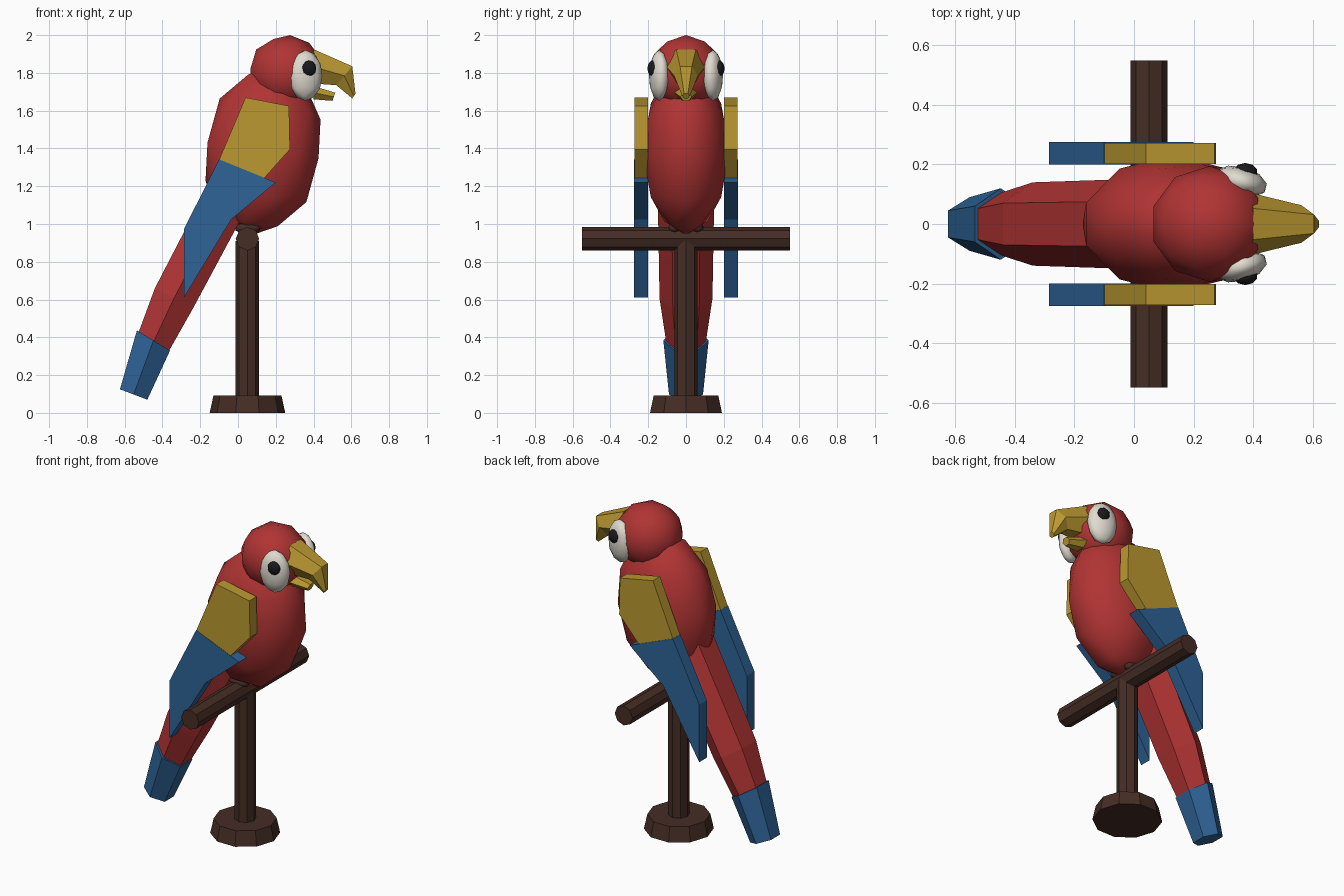
import bpy, bmesh, math
from mathutils import Matrix

cube = bpy.data.objects.get("Cube")
if cube:
    bpy.data.objects.remove(cube, do_unlink=True)


def material(name, r, g, b):
    m = bpy.data.materials.new(name)
    m.use_nodes = True
    m.diffuse_color = (r, g, b, 1)
    bsdf = m.node_tree.nodes["Principled BSDF"]
    bsdf.inputs["Base Color"].default_value = (r, g, b, 1)
    bsdf.inputs["Roughness"].default_value = 0.8
    return m


RED = material("red", 0.44, 0.034, 0.034)
YELLOW = material("yellow", 0.5, 0.315, 0.03)
BLUE = material("blue", 0.027, 0.125, 0.31)
WHITE = material("cream_white", 0.75, 0.71, 0.63)
BLACK = material("black", 0.01, 0.01, 0.012)
BROWN = material("brown", 0.06, 0.026, 0.018)


def finish(name, bm, mat, smooth=False):
    bmesh.ops.recalc_face_normals(bm, faces=bm.faces)
    me = bpy.data.meshes.new(name)
    for f in bm.faces:
        f.smooth = smooth
    bm.to_mesh(me)
    bm.free()
    me.materials.append(mat)
    ob = bpy.data.objects.new(name, me)
    bpy.context.collection.objects.link(ob)
    return ob


def ball(name, mat, loc, size, tilt=0, yaw=0):
    """Low-poly smooth ellipsoid."""
    bm = bmesh.new()
    turn = Matrix.Rotation(math.radians(yaw), 4, 'Z') @ Matrix.Rotation(math.radians(tilt), 4, 'Y')
    m = Matrix.Translation(loc) @ turn @ Matrix.Diagonal((*size, 1))
    bmesh.ops.create_icosphere(bm, subdivisions=2, radius=1, matrix=m)
    return finish(name, bm, mat, True)


def rod(name, mat, loc, r1, r2, length, sides, lying=False):
    """Faceted cylinder, upright or lying along y."""
    bm = bmesh.new()
    m = Matrix.Translation(loc)
    if lying:
        m = m @ Matrix.Rotation(math.radians(90), 4, 'X')
    m = m @ Matrix.Rotation(math.radians(90), 4, 'Z')
    bmesh.ops.create_cone(bm, cap_ends=True, segments=sides, radius1=r1, radius2=r2,
                          depth=length, matrix=m)
    return finish(name, bm, mat)


def loft(name, mat, rings):
    """Six-sided loft; each ring is (top xz, bottom xz, half width)."""
    bm = bmesh.new()
    loops = []
    for (tx, tz), (bx, bz), w in rings:
        mx, mz = (tx + bx) / 2, (tz + bz) / 2
        pts = [(tx, w / 2, tz), (mx, w, mz), (bx, w / 2, bz),
               (bx, -w / 2, bz), (mx, -w, mz), (tx, -w / 2, tz)]
        loops.append([bm.verts.new(p) for p in pts])
    for a, b in zip(loops, loops[1:]):
        for i in range(6):
            j = (i + 1) % 6
            bm.faces.new((a[i], a[j], b[j], b[i]))
    bm.faces.new(loops[0])
    bm.faces.new(loops[-1])
    return finish(name, bm, mat)


def plate(name, mat, outline, y0, y1):
    """Flat outline in xz extruded between two y values."""
    bm = bmesh.new()
    a = [bm.verts.new((x, y0, z)) for x, z in outline]
    b = [bm.verts.new((x, y1, z)) for x, z in outline]
    bm.faces.new(a)
    bm.faces.new(b)
    for i in range(len(a)):
        j = (i + 1) % len(a)
        bm.faces.new((a[i], a[j], b[j], b[i]))
    return finish(name, bm, mat)


# Perch
rod("perch_base", BROWN, (0.05, 0, 0.046), 0.2, 0.18, 0.092, 10)
rod("perch_post", BROWN, (0.05, 0, 0.48), 0.062, 0.062, 0.86, 8)
rod("perch_crossbar", BROWN, (0.05, 0, 0.922), 0.062, 0.062, 1.1, 8, lying=True)

# Body and head
ball("body", RED, (0.1325, 0, 1.39), (0.312, 0.23, 0.455), tilt=8)
ball("head", RED, (0.255, 0, 1.802), (0.2, 0.195, 0.199), tilt=6)

# Tail
loft("tail", RED, [((-0.14, 1.24), (0.05, 1.09), 0.15),
                   ((-0.44, 0.66), (-0.24, 0.55), 0.14),
                   ((-0.525, 0.43), (-0.37, 0.32), 0.105)])
loft("tail_tip", BLUE, [((-0.535, 0.437), (-0.36, 0.33), 0.12),
                        ((-0.625, 0.125), (-0.48, 0.07), 0.09)])

# Beak
loft("upper_beak", YELLOW, [((0.40, 1.925), (0.38, 1.745), 0.105),
                            ((0.605, 1.835), (0.52, 1.735), 0.063),
                            ((0.622, 1.69), (0.605, 1.665), 0.02)])
loft("lower_beak", YELLOW, [((0.40, 1.73), (0.40, 1.66), 0.06),
                            ((0.515, 1.695), (0.5, 1.652), 0.03)])

# Wings, eyes and feet on both sides
shoulder = [(0.04, 1.67), (0.27, 1.625), (0.275, 1.395), (0.125, 1.228), (-0.1, 1.34)]
feathers = [(-0.1, 1.342), (0.2, 1.22), (-0.035, 1.025), (-0.285, 0.612), (-0.285, 0.975)]
for side, s in (("left", 1), ("right", -1)):
    plate(side + "_wing_shoulder", YELLOW, shoulder, s * 0.202, s * 0.273)
    plate(side + "_wing_feathers", BLUE, feathers, s * 0.2, s * 0.275)
    ball(side + "_eye_patch", WHITE, (0.358, s * 0.143, 1.786), (0.092, 0.05, 0.135), yaw=-15 * s)
    ball(side + "_eye", BLACK, (0.374, s * 0.175, 1.823), (0.041, 0.03, 0.043))
    ball(side + "_foot", BROWN, (0.05, s * 0.06, 0.978), (0.07, 0.035, 0.03))
